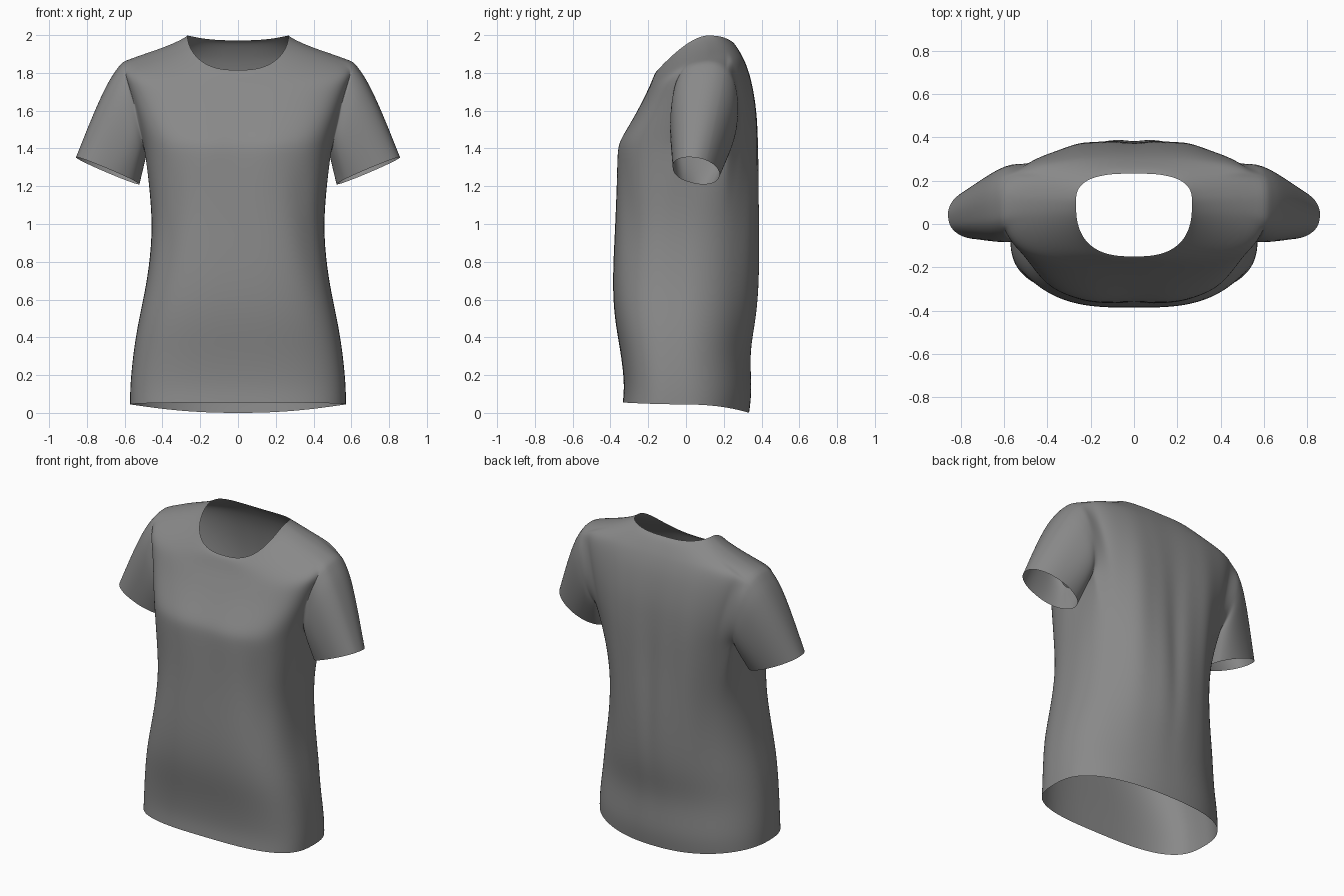
import bpy, bmesh
from math import sin, cos, pi, exp, atan2, copysign
from mathutils import Vector

cube = bpy.data.objects.get("Cube")
if cube:
    bpy.data.objects.remove(cube, do_unlink=True)

fabric = bpy.data.materials.new("grey_fabric")
fabric.use_nodes = True
grey = (0.25, 0.25, 0.25, 1)
fabric.diffuse_color = grey
bsdf = fabric.node_tree.nodes["Principled BSDF"]
bsdf.inputs["Base Color"].default_value = grey
bsdf.inputs["Roughness"].default_value = 0.9

# Rings from hem to neckline: half width, front y, back y, side y, front z, side z, back z
RINGS = [
    (.572, -.335, .335, -.03, .055, .045, 0),
    (.572, -.325, .352, -.03, .15, .14, .12),
    (.555, -.345, .338, -.03, .32, .32, .32),
    (.525, -.38, .38, -.02, .5, .5, .5),
    (.48, -.39, .4, -.01, .7, .7, .7),
    (.452, -.377, .405, 0, .95, .95, .95),
    (.465, -.369, .4, .02, 1.15, 1.15, 1.15),
    (.49, -.369, .395, .06, 1.36, 1.36, 1.36),
    (.51, -.362, .39, .09, 1.43, 1.46, 1.46),
    (.54, -.318, .382, .1, 1.5, 1.58, 1.58),
    (.575, -.258, .365, .1, 1.6, 1.7, 1.69),
    (.605, -.222, .342, .1, 1.67, 1.79, 1.79),
    (.62, -.197, .315, .105, 1.72, 1.86, 1.86),
    (.52, -.182, .297, .11, 1.755, 1.893, 1.895),
    (.4, -.17, .275, .11, 1.785, 1.932, 1.932),
    (.3, -.16, .252, .105, 1.805, 1.975, 1.963),
    (.268, -.15, .234, .1, 1.815, 1.998, 1.972),
]
N = 64
ARM_ROWS = (7, 12)
ARM_COLS = (-2, 5)


def spow(v, p):
    return copysign(abs(v) ** p, v)


def bell(v, mid, width):
    return exp(-((v - mid) / width) ** 2)


def drape(x, z, s):
    """Soft cloth folds, as a shift along y."""
    if s > 0:  # spine hollow and hanging back folds
        w = bell(z, 1.1, .55) * s
        return w * (-.03 * bell(x, 0, .1) + .007 * sin(30 * abs(x)))
    # Valleys from the bust down to the sides, and a shallow chest hollow
    valley = .03 * bell(abs(x), .4 + .22 * (.9 - z), .07) * bell(z, .95, .28)
    hollow = .012 * bell(x, 0, .1) * bell(z, 1.42, .15)
    return -s * (valley + hollow)


def torso_point(ring, i):
    w, yf, yb, yc, zf, zs, zb = ring
    t = 2 * pi * i / N
    s = sin(t)
    # The front is boxy, the back rounder at the waist
    if s > 0:
        p = .73 + .28 * bell(zs, .55, .7)
        depth, z_end, z_power = yb - yc, zb, 2.2
    else:
        p = .65 + .1 * bell(zs, 2, .15)
        depth, z_end, z_power = yc - yf, zf, 1.1
    x = w * spow(cos(t), p)
    y = yc + depth * spow(s, p)
    z = zs + (z_end - zs) * abs(s) ** z_power
    return Vector((x, y + drape(x, z, s), z))


bm = bmesh.new()
crease = bm.edges.layers.float.new("crease_edge")

# Torso, leaving the armholes open
grid = [[bm.verts.new(torso_point(r, i)) for i in range(N)] for r in RINGS]
open_cols = set()
for j in range(*ARM_COLS):
    open_cols |= {j % N, N // 2 - 1 - j}
for k in range(len(RINGS) - 1):
    for i in range(N):
        if ARM_ROWS[0] <= k < ARM_ROWS[1] and i in open_cols:
            continue
        n = (i + 1) % N
        bm.faces.new((grid[k][i], grid[k][n], grid[k + 1][n], grid[k + 1][i]))

# Sleeves, lofted from each armhole to its cuff
HOLE_Y, HOLE_Z, HALF_Y, HALF_Z = .1, 1.612, .183, .248
STEPS = 7
for side in (1, -1):
    loop = []
    for k in range(ARM_ROWS[0], ARM_ROWS[1] + 1):
        for j in range(ARM_COLS[0], ARM_COLS[1] + 1):
            if k in ARM_ROWS or j in ARM_COLS:
                loop.append(grid[k][j % N if side > 0 else (N // 2 - j) % N])
    angle = {v: atan2((v.co.z - HOLE_Z) / HALF_Z, (v.co.y - HOLE_Y) / HALF_Y)
             for v in loop}
    loop.sort(key=angle.get)
    angles = [angle[v] for v in loop]
    for v, a in zip(loop, angles):
        z = HOLE_Z + HALF_Z * spow(sin(a), .85)
        v.co = (side * (.475 + .26 * (z - 1.33)), HOLE_Y + HALF_Y * spow(cos(a), .85), z)
    start = [v.co.copy() for v in loop]
    previous = loop
    for step in range(1, STEPS + 1):
        f = step / STEPS
        ring = []
        for a, p in zip(angles, start):
            cuff = Vector((side * (.69 + .17 * sin(a)), .053 + .13 * cos(a) - .015 * sin(a),
                           1.282 + .072 * sin(a) - .012 * cos(a)))
            q = p.lerp(cuff, f)
            puff = .02 * sin(pi * f ** .6)
            top = puff * max(0, sin(a))
            q += Vector((side * top, .6 * puff * cos(a), .4 * top))
            ring.append(bm.verts.new(q))
        for m in range(len(ring)):
            n = (m + 1) % len(ring)
            bm.faces.new((previous[m], previous[n], ring[n], ring[m]))
        previous = ring
    # Armhole seam
    for m in range(len(loop)):
        edge = bm.edges.get((loop[m - 1], loop[m]))
        if edge:
            edge[crease] = .4

bmesh.ops.delete(bm, geom=[v for v in bm.verts if not v.link_faces], context='VERTS')
bmesh.ops.recalc_face_normals(bm, faces=bm.faces)
for face in bm.faces:
    face.smooth = True

mesh = bpy.data.meshes.new("shirt")
bm.to_mesh(mesh)
bm.free()
mesh.materials.append(fabric)
shirt = bpy.data.objects.new("shirt", mesh)
bpy.context.collection.objects.link(shirt)
subsurf = shirt.modifiers.new("smooth_cloth", 'SUBSURF')
subsurf.levels = subsurf.render_levels = 2
